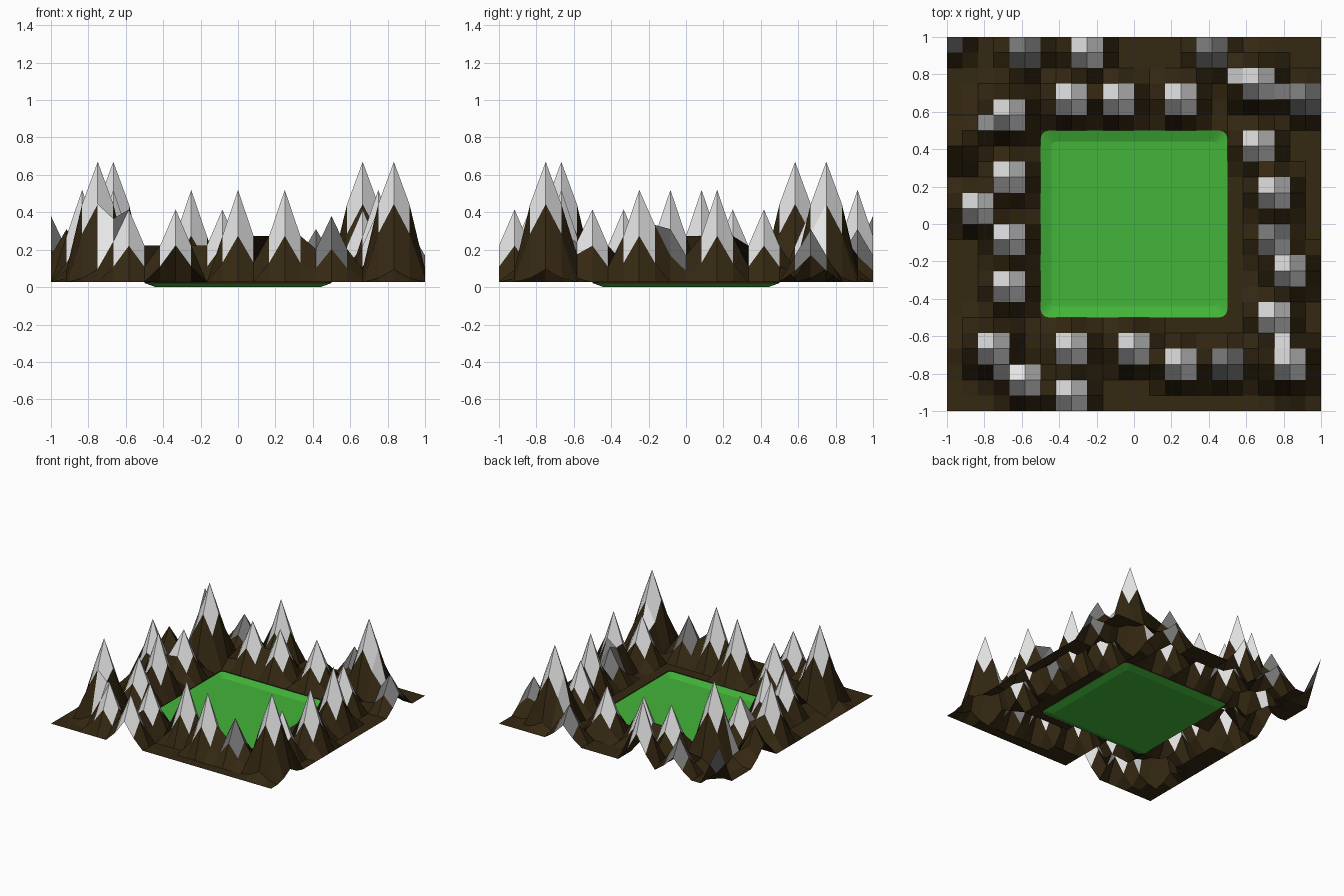
import bpy, bmesh, math

if "Cube" in bpy.data.objects:
    bpy.data.objects.remove(bpy.data.objects["Cube"])

N = 12                 # grid cells per unit
LAND = 0.028           # level of the flat land
HALF = 6               # half width of the meadow in cells

def material(name, rgb):
    m = bpy.data.materials.new(name)
    m.diffuse_color = (*rgb, 1)
    m.use_nodes = True
    m.node_tree.nodes["Principled BSDF"].inputs["Base Color"].default_value = m.diffuse_color
    return m

earth = material("brown earth", (0.035, 0.021, 0.006))
snow = material("snow", (0.8, 0.8, 0.8))
rock = material("grey rock", (0.2, 0.2, 0.2))
grass = material("green grass", (0.055, 0.46, 0.042))

# Mountain tops by kind: (height, falloff radius in cells, cap material, grid positions)
EARTH, SNOW, ROCK = 0, 1, 2
GROUPS = [
    (0.67, 2.5, SNOW, [(-9, -8), (-8, 7), (8, 9), (10, -9)]),
    (0.52, 2, SNOW, [(-10, 1), (-8, -1), (-3, 11), (0, -8), (3, -9), (9, 2), (10, -3)]),
    (0.415, 2, SNOW, [(-8, -4), (-8, 3), (-7, -10), (-4, -8), (-4, -11), (-4, 8),
                      (-1, 8), (3, 8), (8, 5), (9, -6)]),
    (0.38, 2, ROCK, [(6, -9), (-12, 12)]),
    (0.31, 2, ROCK, [(9, -1), (11, 8), (5, 11), (-7, 11)]),
    (0.31, 2, EARTH, [(-11, 5)]),
]
# Extra snow patches beside the highest peaks (lower left corner of each cell)
PATCHES = {(-10, 6), (6, 9), (9, 8), (9, -8), (-9, -10)}

def height(i, j):
    if max(abs(i), abs(j)) <= HALF:
        return LAND
    z = LAND
    for top, radius, _, spots in GROUPS:
        for a, b in spots:
            t = max(0, 1 - math.hypot(i - a, j - b) / radius)
            z += (top - LAND) * t * t * (3 - 2 * t)
    return z

def cap(i, j):
    for _, _, mat, spots in GROUPS:
        if any(a - 1 <= i <= a and b - 1 <= j <= b for a, b in spots):
            return mat
    return SNOW if (i, j) in PATCHES else EARTH

def finish(bm, name, mats):
    me = bpy.data.meshes.new(name)
    bm.to_mesh(me)
    bm.free()
    for m in mats:
        me.materials.append(m)
    bpy.context.collection.objects.link(bpy.data.objects.new(name, me))

# Mountain ring: height field with the meadow square left open
bm = bmesh.new()
v = {(i, j): bm.verts.new((i / N, j / N, height(i, j)))
     for i in range(-N, N + 1) for j in range(-N, N + 1)
     if max(abs(i), abs(j)) >= HALF}
for i in range(-N, N):
    for j in range(-N, N):
        if -HALF <= i < HALF and -HALF <= j < HALF:
            continue
        f = bm.faces.new([v[i, j], v[i + 1, j], v[i + 1, j + 1], v[i, j + 1]])
        f.material_index = cap(i, j)
finish(bm, "mountain_ring", [earth, snow, rock])

# Meadow: shallow basin with rounded corners and an earth rim filling the square
def loop(bm, half, r, z):
    pts = []
    for q in range(4):
        for s in range(4):
            a = math.radians(90 * q + 30 * s)
            cx = (half - r) * (1 if q in (0, 3) else -1)
            cy = (half - r) * (1 if q < 2 else -1)
            pts.append(bm.verts.new((cx + r * math.cos(a), cy + r * math.sin(a), z)))
    return pts

bm = bmesh.new()
loops = [loop(bm, 0.44, 0.02, 0.0), loop(bm, 0.5, 0.045, 0.022), loop(bm, 0.5, 0.0001, LAND)]
bm.faces.new(loops[0])
for k in range(2):
    lo, hi = loops[k], loops[k + 1]
    for n in range(16):
        m = (n + 1) % 16
        f = bm.faces.new([lo[n], hi[n], hi[m], lo[m]])
        f.material_index = k
bmesh.ops.recalc_face_normals(bm, faces=bm.faces)
if sum(f.normal.z * f.calc_area() for f in bm.faces) < 0:
    bmesh.ops.reverse_faces(bm, faces=bm.faces)
finish(bm, "meadow", [grass, earth])
